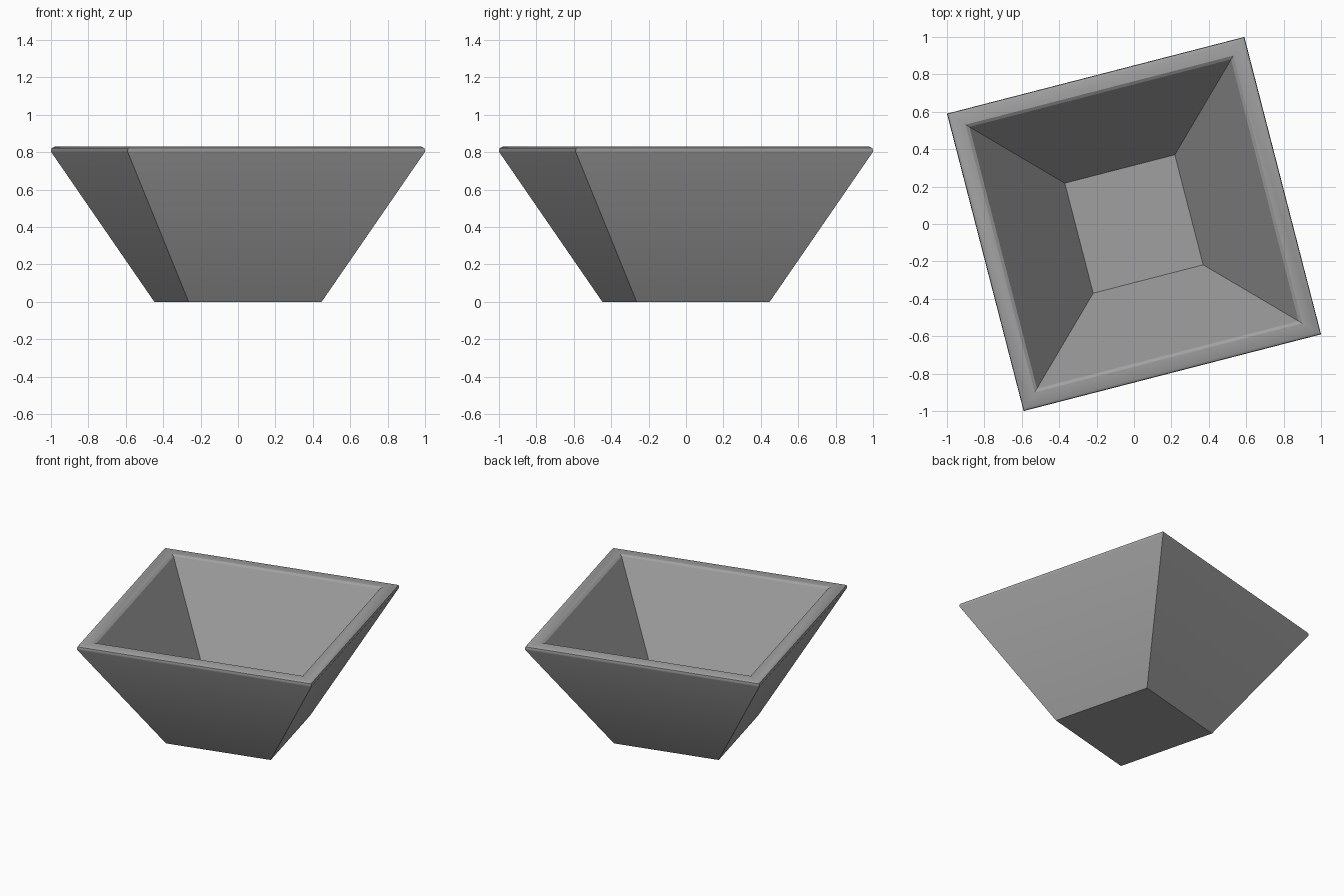
import bpy, bmesh, math

if "Cube" in bpy.data.objects:
    bpy.data.objects.remove(bpy.data.objects["Cube"])

grey = bpy.data.materials.new("mid grey")
grey.diffuse_color = (0.35, 0.35, 0.35, 1)
grey.use_nodes = True
grey.node_tree.nodes["Principled BSDF"].inputs["Base Color"].default_value = grey.diffuse_color

# Four-sided bowl: (corner scale, height) profile from outer base, over the rim, to inner floor
RADIUS = math.hypot(1.0, 0.59)
TURN = math.atan2(1.0, 0.59)
profile = [(0.447, 0), (0.998, 0.80), (1.0, 0.808), (0.997, 0.822), (0.98, 0.83),
           (0.90, 0.83), (0.88, 0.82), (0.37, 0.04)]

bm = bmesh.new()
rings = []
for scale, z in profile:
    rings.append([bm.verts.new((RADIUS * scale * math.cos(TURN + i * math.pi / 2),
                                RADIUS * scale * math.sin(TURN + i * math.pi / 2), z))
                  for i in range(4)])
for low, high in zip(rings, rings[1:]):
    for i in range(4):
        j = (i + 1) % 4
        bm.faces.new((low[i], low[j], high[j], high[i]))

# Base underside and inner floor
bm.faces.new(rings[0][::-1])
bm.faces.new(rings[-1])
bmesh.ops.recalc_face_normals(bm, faces=bm.faces)

mesh = bpy.data.meshes.new("square_bowl")
bm.to_mesh(mesh)
bm.free()
mesh.materials.append(grey)
bowl = bpy.data.objects.new("square_bowl", mesh)
bpy.context.collection.objects.link(bowl)

# Soft rim, crisp corners
bpy.context.view_layer.objects.active = bowl
bowl.select_set(True)
bpy.ops.object.shade_smooth_by_angle(angle=math.radians(30))
